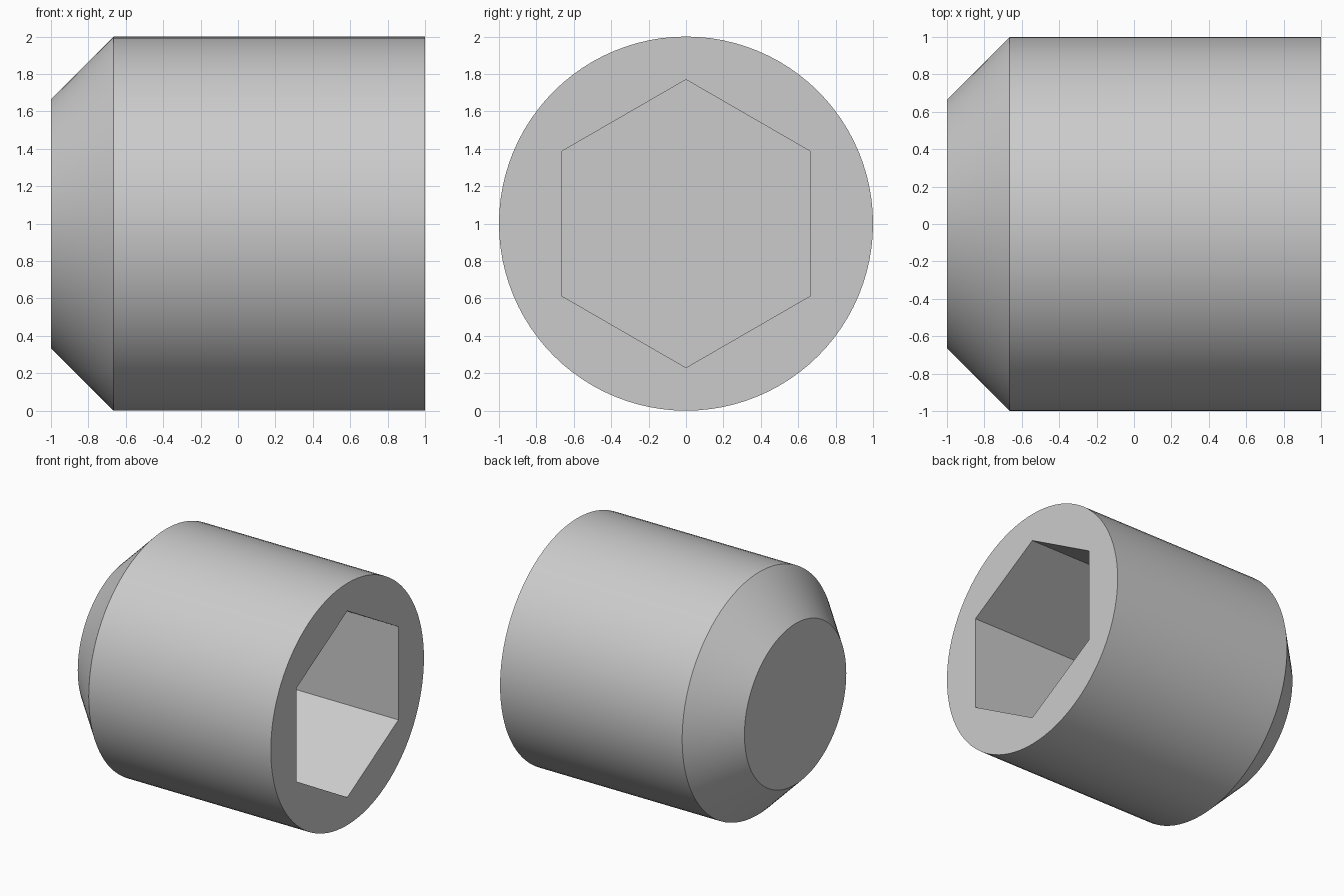
import bpy
import bmesh
from math import cos, sin, pi, radians

cube = bpy.data.objects.get("Cube")
if cube:
    bpy.data.objects.remove(cube)

SIDES = 96
CHAMFER = 0.335
HEX_RADIUS = 0.77      # centre to corner
SOCKET_DEPTH = 1.33

steel = bpy.data.materials.new("plain grey steel")
steel.use_nodes = True
colour = (0.6, 0.6, 0.6, 1)
steel.diffuse_color = colour
steel.node_tree.nodes["Principled BSDF"].inputs["Base Color"].default_value = colour

bm = bmesh.new()


def ring(x, radius, sides):
    """Closed loop around the x axis, first corner pointing up."""
    turn = [2 * pi * i / sides for i in range(sides)]
    return [bm.verts.new((x, radius * sin(a), 1 + radius * cos(a))) for a in turn]


def walls(a, b):
    for i in range(len(a)):
        j = (i + 1) % len(a)
        bm.faces.new((a[i], a[j], b[j], b[i]))


# Chamfered round body
tip = ring(-1, 1 - CHAMFER, SIDES)
shoulder = ring(-1 + CHAMFER, 1, SIDES)
rim = ring(1, 1, SIDES)
bm.faces.new(tip)
walls(tip, shoulder)
walls(shoulder, rim)

# Hexagonal socket in the +x end
mouth = ring(1, HEX_RADIUS, 6)
floor = ring(1 - SOCKET_DEPTH, HEX_RADIUS, 6)
walls(mouth, floor)
bm.faces.new(floor)

# Flat end face between rim and socket mouth
loops = [bm.edges.get((r[i - 1], r[i])) for r in (rim, mouth) for i in range(len(r))]
bmesh.ops.triangle_fill(bm, edges=loops, use_beauty=True, normal=(1, 0, 0))
bmesh.ops.recalc_face_normals(bm, faces=bm.faces)

mesh = bpy.data.meshes.new("socket_plug")
bm.to_mesh(mesh)
bm.free()
mesh.materials.append(steel)
plug = bpy.data.objects.new("socket_plug", mesh)
bpy.context.collection.objects.link(plug)

bpy.context.view_layer.objects.active = plug
plug.select_set(True)
bpy.ops.object.shade_smooth_by_angle(angle=radians(30))
